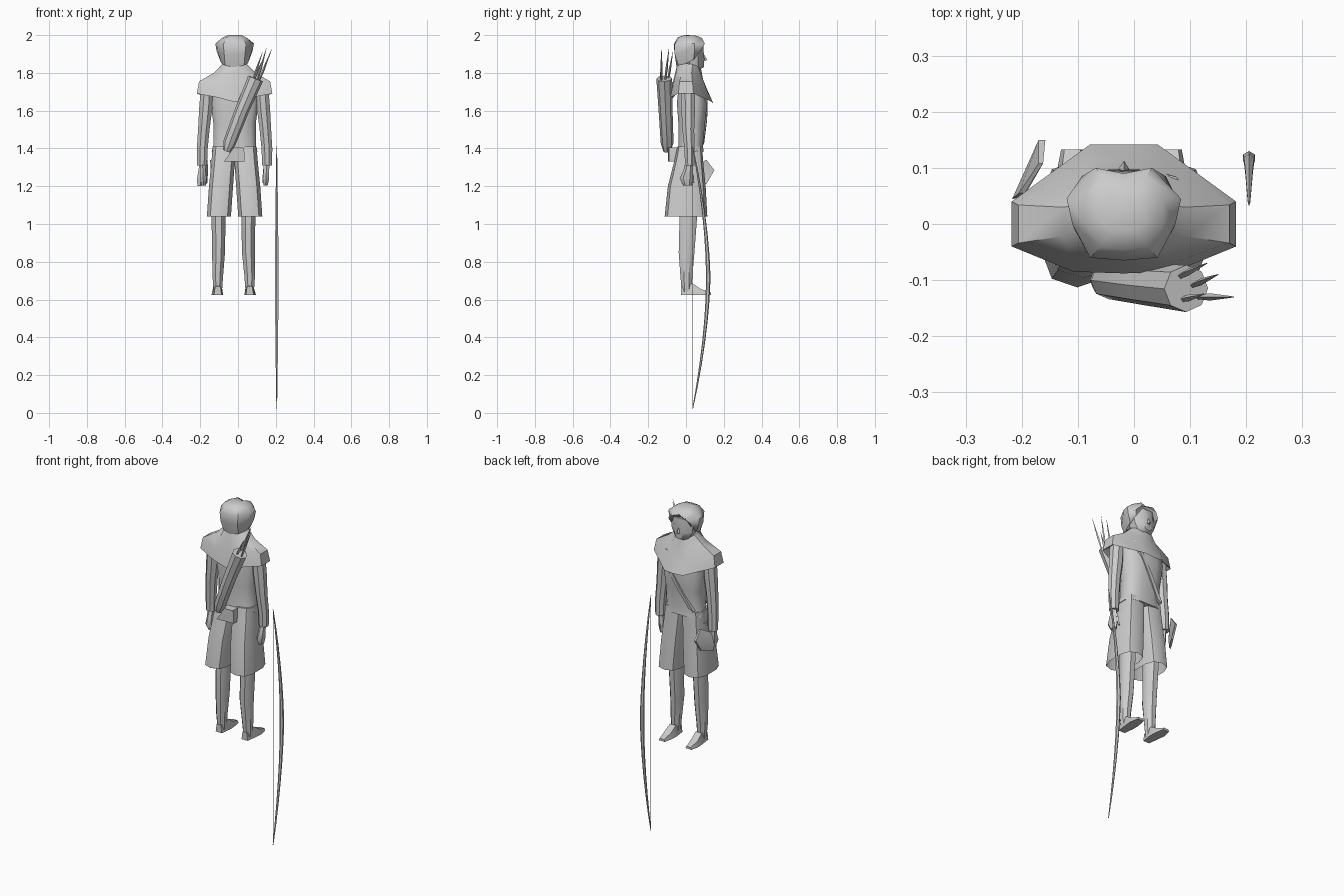
import bpy, math
from mathutils import Vector

CX = -0.018  # body centre line


def mesh(name, verts, faces, angle=40):
    me = bpy.data.meshes.new(name)
    me.from_pydata(verts, [], faces)
    me.validate()
    ob = bpy.data.objects.new(name, me)
    bpy.context.collection.objects.link(ob)
    bpy.ops.object.select_all(action='DESELECT')
    bpy.context.view_layer.objects.active = ob
    ob.select_set(True)
    bpy.ops.object.mode_set(mode='EDIT')
    bpy.ops.mesh.select_all(action='SELECT')
    bpy.ops.mesh.normals_make_consistent(inside=False)
    bpy.ops.object.mode_set(mode='OBJECT')
    bpy.ops.object.shade_smooth_by_angle(angle=math.radians(angle))
    return ob


def skin(name, loops, caps=(True, True), angle=40):
    """Join equal-length point loops into a tube."""
    n = len(loops[0])
    faces = [(i * n + k, i * n + (k + 1) % n, (i + 1) * n + (k + 1) % n, (i + 1) * n + k)
             for i in range(len(loops) - 1) for k in range(n)]
    if caps[0]:
        faces.append(tuple(range(n))[::-1])
    if caps[1]:
        faces.append(tuple(range((len(loops) - 1) * n, len(loops) * n)))
    return mesh(name, [p for l in loops for p in l], faces, angle)


def ring(x, y, z, rx, ry, n=8, power=1.0):
    pts = []
    for k in range(n):
        a = 2 * math.pi * (k + 0.5) / n
        c, s = math.cos(a), math.sin(a)
        pts.append((x + rx * math.copysign(abs(c) ** power, c),
                    y + ry * math.copysign(abs(s) ** power, s), z))
    return pts


def loft(name, rows, n=8, power=1.0, caps=(True, True)):
    return skin(name, [ring(*r, n, power) for r in rows], caps)


def rod(name, path, n=6):
    """Tube along points given as (x, y, z, radius)."""
    d = (Vector(path[-1][:3]) - Vector(path[0][:3])).normalized()
    u = d.cross(Vector((1, 0, 0) if abs(d.x) < 0.9 else (0, 1, 0))).normalized()
    v = d.cross(u)
    return skin(name, [[Vector(p[:3]) + p[3] * (u * math.cos(2 * math.pi * k / n) + v * math.sin(2 * math.pi * k / n))
                        for k in range(n)] for p in path])


def mirrored(half):
    """Close a half outline (back to front) across the centre line."""
    return [(CX + x, y, z) for x, y, z in half] + [(CX - x, y, z) for x, y, z in half[::-1] if x > 0]


# Face, neck and nose
loft("face", [(CX, 0.035, 1.74, .05, .05), (CX, .03, 1.82, .05, .05), (CX, .045, 1.83, .05, .053),
              (CX, .04, 1.87, .073, .062), (CX, .035, 1.95, .08, .06)])
mesh("nose", [(CX, .088, 1.91), (CX - .016, .088, 1.862), (CX + .016, .088, 1.862), (CX, .113, 1.868)],
     [(0, 1, 3), (0, 3, 2), (1, 2, 3), (0, 2, 1)])

# Hair with a centre parting at the front
skin("hair", [mirrored([(0, -.05, 1.83), (.05, -.04, 1.84), (.07, 0, 1.85), (.078, .04, 1.87), (.06, .065, 1.90), (0, .07, 1.95)]),
              mirrored([(0, -.06, 1.90), (.055, -.06, 1.90), (.088, -.01, 1.91), (.095, .045, 1.915), (.075, .085, 1.93), (0, .085, 1.96)]),
              mirrored([(0, -.065, 1.95), (.06, -.06, 1.95), (.092, 0, 1.955), (.102, .045, 1.955), (.05, .1, 1.955), (0, .09, 1.97)]),
              mirrored([(0, -.045, 1.987), (.042, -.04, 1.987), (.07, 0, 1.982), (.07, .045, 1.982), (.04, .085, 1.985), (0, .075, 1.982)]),
              mirrored([(0, -.01, 2.0), (.02, -.01, 2.0), (.04, .005, 1.999), (.04, .03, 1.999), (.025, .05, 1.998), (0, .045, 1.993)])])

# Shoulder cape with turned-under hem
skin("shoulder_cape", [
    mirrored([(0, -.045, 1.85), (.045, -.035, 1.85), (.062, 0, 1.85), (.062, .035, 1.845), (.045, .065, 1.835), (0, .08, 1.82)]),
    mirrored([(0, -.06, 1.79), (.065, -.055, 1.79), (.11, -.022, 1.80), (.11, .03, 1.80), (.055, .085, 1.775), (0, .09, 1.765)]),
    mirrored([(0, -.075, 1.73), (.09, -.068, 1.735), (.188, -.034, 1.755), (.188, .034, 1.755), (.07, .11, 1.71), (0, .115, 1.705)]),
    mirrored([(0, -.088, 1.645), (.09, -.085, 1.67), (.2, -.04, 1.69), (.2, .04, 1.69), (.06, .142, 1.645), (0, .142, 1.64)]),
    mirrored([(0, -.05, 1.69), (.06, -.05, 1.70), (.17, -.02, 1.71), (.17, .03, 1.71), (.06, .1, 1.69), (0, .1, 1.69)])],
    caps=(True, True))

# Tunic body
loft("tunic", [(CX, .025, 1.38, .125, .07), (CX, .025, 1.42, .115, .066), (CX, .03, 1.53, .115, .072),
               (CX, .032, 1.64, .13, .082), (CX, .03, 1.74, .12, .07)], n=12, power=.75)

for side, s, dx in (("left", -1, 0), ("right", 1, 0)):
    # Skirt halves with a tapering slit between them
    loft(f"{side}_skirt", [(CX + s * .083, 0, 1.04, .066, .113), (CX + s * .072, .004, 1.2, .066, .1),
                           (CX + s * .06, .015, 1.34, .064, .075), (CX + s * .056, .02, 1.41, .062, .066)],
         n=10, power=.7, caps=(False, True))
    # Legs
    kx, fx = (.055, .062) if s > 0 else (-.103, -.107)
    loft(f"{side}_leg", [(fx, .004, .64, .024, .028), (fx, .002, .72, .03, .034), (kx, .003, .85, .037, .045),
                         (kx, .012, 1.03, .04, .05), (kx, .015, 1.34, .048, .055)])
    # Shoes
    tx = fx + s * .003
    skin(f"{side}_shoe", [[(x - w, y, .625), (x + w, y, .625), (x + w * .7, y, h), (x - w * .7, y, h)]
                          for x, y, w, h in ((fx, -.027, .02, .67), (fx, .035, .028, .685),
                                             (tx, .08, .03, .655), (tx, .133, .02, .638))])
    # Sleeves and hands
    loft(f"{side}_arm", [(CX + s * .172, .02, 1.31, .028, .027), (CX + s * .171, .018, 1.40, .031, .029),
                         (CX + s * .163, .012, 1.50, .033, .034), (CX + s * .152, .012, 1.62, .038, .04),
                         (CX + s * .145, .01, 1.73, .036, .04)])
    loft(f"{side}_hand", [(CX + s * .164, .008, 1.205, .013, .022), (CX + s * .166, .002, 1.24, .02, .036),
                          (CX + s * .168, .01, 1.28, .017, .025), (CX + s * .17, .016, 1.33, .018, .018)], n=6)
    rod(f"{side}_thumb", [(CX + s * .16, .025, 1.29, .009), (CX + s * .152, .038, 1.22, .006)], 4)

# Pouch on the left hip
skin("hip_pouch", [[(-.215, .045, 1.20), (-.2, .05, 1.20), (-.163, .11, 1.215), (-.178, .11, 1.215)],
                   [(-.217, .045, 1.24), (-.195, .05, 1.24), (-.158, .15, 1.285), (-.17, .15, 1.285)],
                   [(-.205, .055, 1.31), (-.195, .055, 1.31), (-.162, .108, 1.34), (-.17, .108, 1.34)]])

# Belt pouch at the back
skin("belt_pouch", [[(x0, -.095, z), (x1, -.09, z), (x1, -.045, z), (x0, -.045, z)]
                    for x0, x1, z in ((-.075, .035, 1.33), (-.045, .035, 1.37), (-.035, .03, 1.405))])

# Quiver slung across the back, with arrows
rod("quiver", [(-.06, -.1, 1.385, .02), (-.045, -.1, 1.43, .034), (.02, -.108, 1.6, .037), (.093, -.115, 1.77, .042)], 8)
for i, (dx, dy, tip) in enumerate(((-.015, .02, (.13, -.07, 1.91)), (.01, .005, (.15, -.09, 1.93)),
                                   (.02, -.015, (.178, -.13, 1.925)), (-.01, -.02, (.125, -.125, 1.86)))):
    base = (.093 + dx, -.115 + dy, 1.76)
    mid = Vector(base).lerp(Vector(tip), .35)
    rod(f"arrow_{i}", [(*base, .004), (*mid, .0065), (*tip, .0008)], 4)

# Strap across the chest
skin("chest_strap", [[(x - .015, y, z), (x + .015, y, z + .01), (x + .015, y - .02, z + .01), (x - .015, y - .02, z)]
                     for x, y, z in ((-.10, .095, 1.42), (-.02, .112, 1.55), (.05, .115, 1.67))])

# Bow and string
bow = []
for k in range(13):
    t = k / 6 - 1
    bow.append((.205, .118 - .083 * abs(t) ** 1.7, .715 + .695 * t, .002 + .01 * (1 - abs(t)) ** .8))
rod("bow", bow, 6)
rod("bowstring", [(.205, .036, .02, .0012), (.205, .036, 1.41, .0012)], 3)
